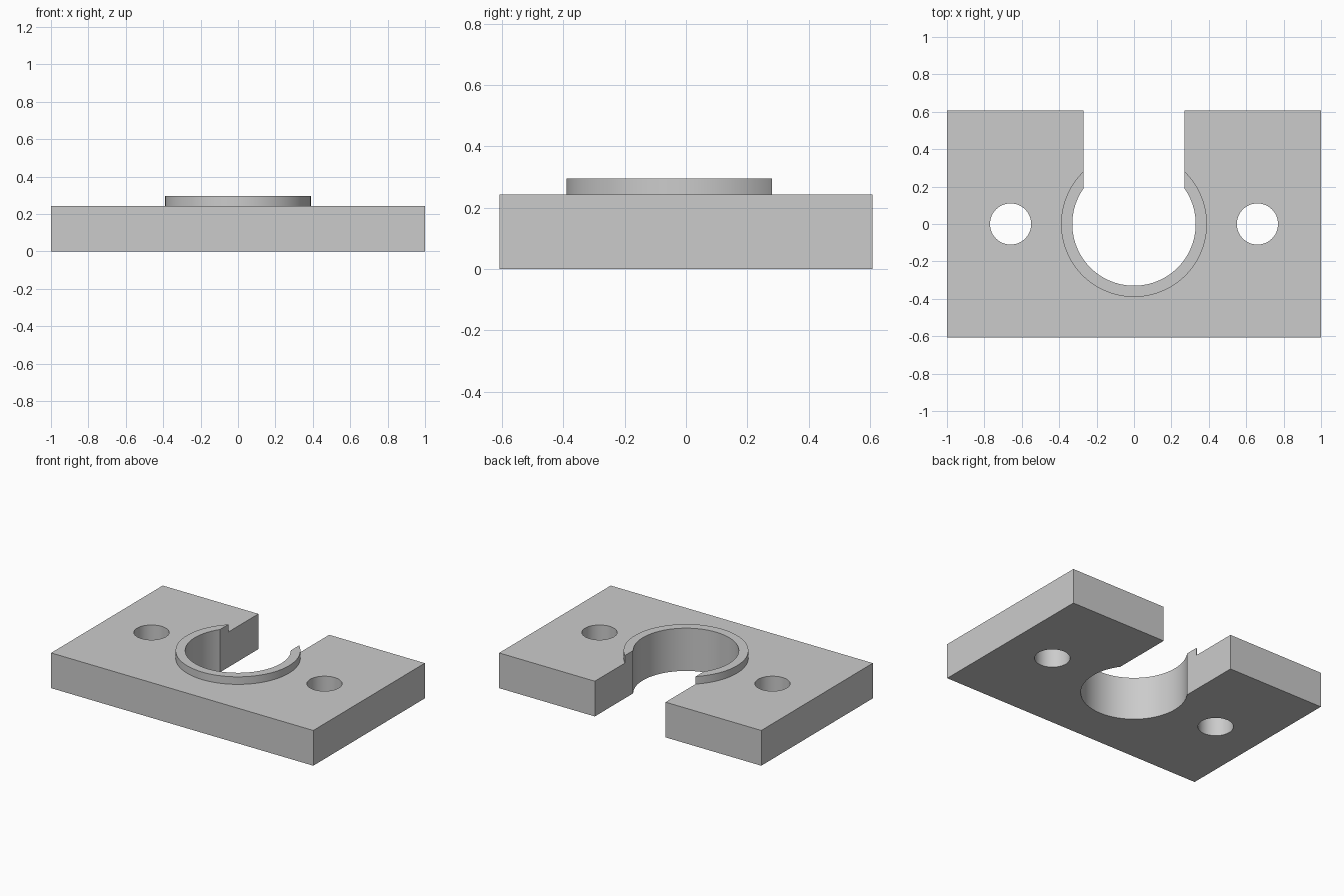
import bpy

if "Cube" in bpy.data.objects:
    bpy.data.objects.remove(bpy.data.objects["Cube"], do_unlink=True)

PLATE_TOP, COLLAR_TOP = 0.243, 0.295
HALF_DEPTH = 0.608
BORE_RADIUS, COLLAR_RADIUS = 0.33, 0.39
SLOT_HALF, HOLE_X, HOLE_RADIUS = 0.27, 0.66, 0.11

grey = bpy.data.materials.new("light grey")
grey.use_nodes = True
grey.diffuse_color = (0.6, 0.6, 0.6, 1)
grey.node_tree.nodes["Principled BSDF"].inputs["Base Color"].default_value = grey.diffuse_color


def box(name, low, high):
    center = [(a + b) / 2 for a, b in zip(low, high)]
    bpy.ops.mesh.primitive_cube_add(size=1, location=center)
    ob = bpy.context.object
    ob.name = name
    ob.scale = [b - a for a, b in zip(low, high)]
    bpy.ops.object.transform_apply(location=True, rotation=False, scale=True)
    ob.data.materials.append(grey)
    return ob


def cylinder(name, x, radius, low, high):
    bpy.ops.mesh.primitive_cylinder_add(vertices=96, radius=radius, depth=high - low,
                                        location=(x, 0, (low + high) / 2))
    ob = bpy.context.object
    ob.name = name
    ob.data.materials.append(grey)
    return ob


def combine(target, tool, operation):
    mod = target.modifiers.new(tool.name, "BOOLEAN")
    mod.operation, mod.solver, mod.object = operation, "EXACT", tool
    bpy.context.view_layer.objects.active = target
    bpy.ops.object.modifier_apply(modifier=mod.name)
    bpy.data.objects.remove(tool, do_unlink=True)


# Rectangular plate with a raised round collar
plate = box("mounting_plate", (-1, -HALF_DEPTH, 0), (1, HALF_DEPTH, PLATE_TOP))
combine(plate, cylinder("collar", 0, COLLAR_RADIUS, PLATE_TOP / 2, COLLAR_TOP), "UNION")

# Central bore, opened to the back by a straight slot
combine(plate, cylinder("bore", 0, BORE_RADIUS, -0.2, 0.6), "DIFFERENCE")
combine(plate, box("slot", (-SLOT_HALF, 0, -0.2), (SLOT_HALF, 1, 0.6)), "DIFFERENCE")

# Bolt holes on both sides
for side in (-1, 1):
    combine(plate, cylinder("bolt_hole", side * HOLE_X, HOLE_RADIUS, -0.2, 0.6), "DIFFERENCE")

# Smooth round walls, sharp machined edges
bpy.ops.object.select_all(action="DESELECT")
plate.select_set(True)
bpy.context.view_layer.objects.active = plate
bpy.ops.object.shade_smooth_by_angle(angle=0.35)
